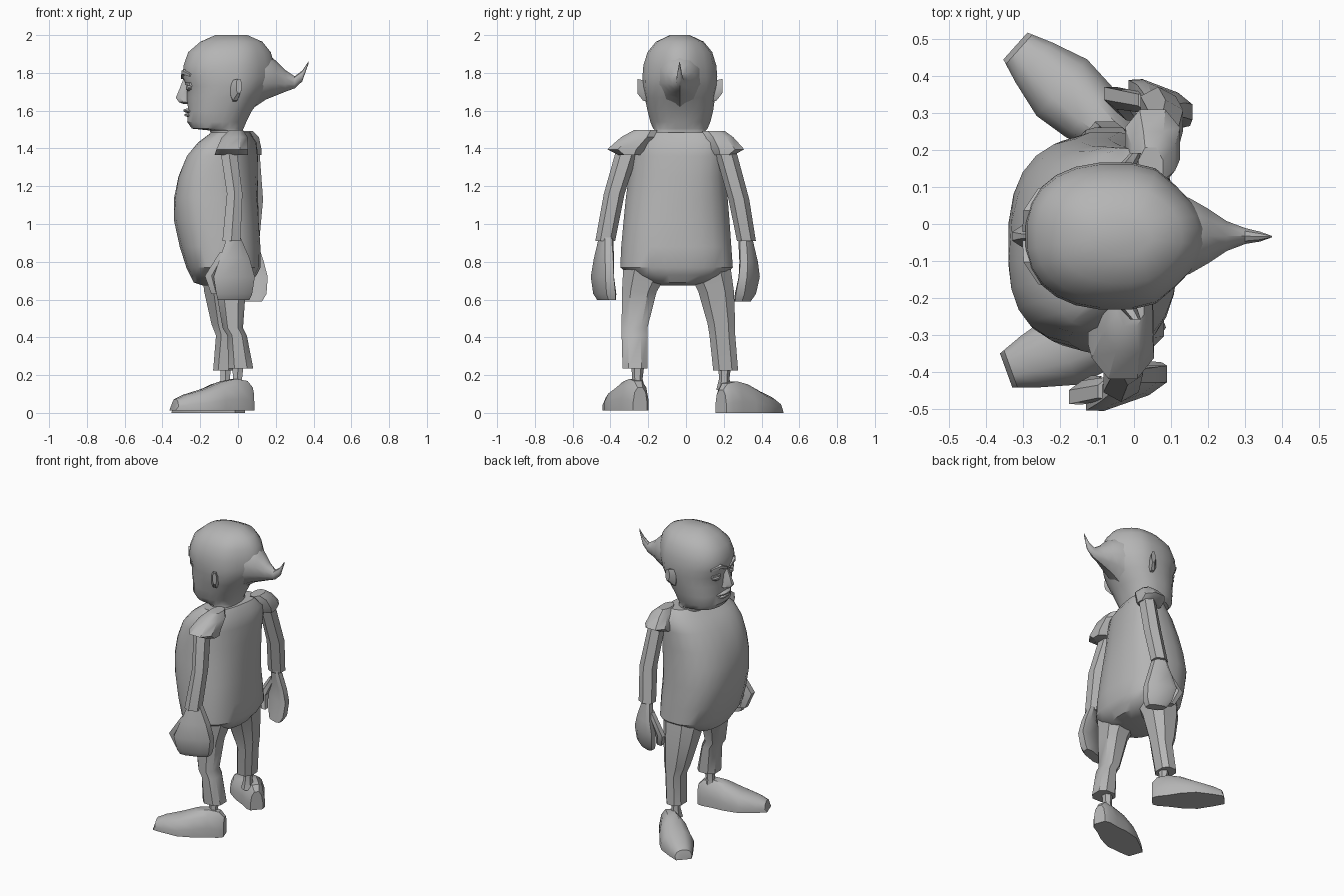
import bpy, bmesh, math

grey = bpy.data.materials.new("clay grey")
grey.diffuse_color = (0.46, 0.46, 0.46, 1)
MID = -0.033  # head centre line in y


def loft(name, sections, n=8, p=2.0, frame=lambda a, b, h: (a, b, h), angle=35):
    """Skin closed superellipse sections (a0, a1, b0, b1, h)."""
    bm = bmesh.new()
    rings = []
    for a0, a1, b0, b1, h in sections:
        ring = []
        for i in range(n):
            t = 2 * math.pi * (i + 0.5) / n
            c, s = math.cos(t), math.sin(t)
            u = math.copysign(abs(c) ** (2 / p), c)
            v = math.copysign(abs(s) ** (2 / p), s)
            ring.append(bm.verts.new(frame((a0 + a1 + u * (a1 - a0)) / 2,
                                           (b0 + b1 + v * (b1 - b0)) / 2, h)))
        rings.append(ring)
    for r, q in zip(rings, rings[1:]):
        for i in range(n):
            j = (i + 1) % n
            bm.faces.new((r[i], r[j], q[j], q[i]))
    bm.faces.new(rings[0][::-1])
    bm.faces.new(rings[-1])
    bmesh.ops.recalc_face_normals(bm, faces=bm.faces)
    me = bpy.data.meshes.new(name)
    bm.to_mesh(me)
    bm.free()
    me.materials.append(grey)
    ob = bpy.data.objects.new(name, me)
    bpy.context.collection.objects.link(ob)
    bpy.ops.object.select_all(action='DESELECT')
    ob.select_set(True)
    bpy.context.view_layer.objects.active = ob
    bpy.ops.object.shade_smooth_by_angle(angle=math.radians(angle))
    return ob


def along_x(a, b, h):
    return (h, a, b)


def along_y(a, b, h):
    return (a, h, b)


# Shirt: round belly, flatter back, shoulders slightly twisted
def twist(a, b, h):
    k = 0.2 * max(0, min(1, (h - 1.0) / 0.4))
    return (a + k * (b + 0.04), b, h)


loft("shirt", [
    (-0.19, 0.0, -0.14, 0.05, 0.675), (-0.235, 0.07, -0.23, 0.14, 0.69),
    (-0.255, 0.10, -0.30, 0.21, 0.73), (-0.275, 0.12, -0.35, 0.25, 0.77),
    (-0.31, 0.12, -0.345, 0.242, 0.88), (-0.34, 0.11, -0.332, 0.232, 1.02),
    (-0.335, 0.105, -0.32, 0.222, 1.14), (-0.31, 0.10, -0.305, 0.212, 1.25),
    (-0.26, 0.095, -0.295, 0.21, 1.36), (-0.20, 0.085, -0.28, 0.205, 1.43),
    (-0.13, 0.05, -0.22, 0.15, 1.485)], 24, 2.5, twist)


# Head and neck, tapering toward the back like a pear
def pear(a, b, h):
    return (a, MID + (b - MID) * (1 - 2.6 * max(0, a - 0.05)), h)


loft("head", [
    (-0.13, 0.03, -0.16, 0.10, 1.43), (-0.15, 0.025, -0.165, 0.105, 1.495),
    (-0.245, 0.03, -0.175, 0.115, 1.505), (-0.27, 0.045, -0.19, 0.13, 1.54),
    (-0.265, 0.075, -0.205, 0.145, 1.60), (-0.272, 0.13, -0.22, 0.155, 1.67),
    (-0.272, 0.175, -0.23, 0.165, 1.73), (-0.295, 0.195, -0.232, 0.167, 1.78),
    (-0.29, 0.195, -0.227, 0.162, 1.84), (-0.265, 0.175, -0.205, 0.14, 1.91),
    (-0.20, 0.13, -0.16, 0.095, 1.965), (-0.12, 0.05, -0.085, 0.02, 2.0)],
    24, 2.35, pear)

# Swept-back tuft, curling up to a point
loft("hair_tuft", [
    (-0.16, 0.095, 1.62, 1.93, 0.09), (-0.14, 0.075, 1.66, 1.905, 0.15),
    (-0.11, 0.045, 1.68, 1.865, 0.20), (-0.075, 0.01, 1.70, 1.815, 0.25),
    (-0.055, -0.01, 1.718, 1.782, 0.30), (-0.048, -0.02, 1.755, 1.812, 0.34),
    (-0.036, -0.032, 1.845, 1.86, 0.372)], 10, 2.0, along_x)

# Face: nose, lips
loft("nose", [
    (-0.29, -0.24, MID - 0.02, MID + 0.02, 1.635), (-0.315, -0.24, MID - 0.036, MID + 0.036, 1.645),
    (-0.333, -0.24, MID - 0.03, MID + 0.03, 1.668), (-0.31, -0.25, MID - 0.018, MID + 0.018, 1.72),
    (-0.29, -0.25, MID - 0.014, MID + 0.014, 1.77)], 8)
for name, z, x in (("upper_lip", 1.60, -0.292), ("lower_lip", 1.577, -0.285)):
    loft(name, [(x + 0.03, x + 0.05, z - 0.008, z, MID - 0.07),
                (x, x + 0.06, z - 0.012, z + 0.012, MID - 0.025),
                (x, x + 0.06, z - 0.012, z + 0.012, MID + 0.025),
                (x + 0.03, x + 0.05, z - 0.008, z, MID + 0.07)], 8, 2, along_y)

# Paired eyes, lids, brows and ears
for side, s in (("right", -1), ("left", 1)):
    y = MID + s * 0.07
    loft(side + "_eye", [(-0.272 + d, -0.20, 1.72 - r, 1.72 + r, y + o) for o, d, r in
                         ((-0.036, 0.015, 0.006), (-0.018, -0.002, 0.018), (0.0, -0.006, 0.021),
                          (0.018, -0.002, 0.018), (0.036, 0.015, 0.006))], 10, 2, along_y)
    loft(side + "_eyelid", [(-0.27 + d, -0.22, 1.738 - t, 1.752, y + o) for o, d, t in
                            ((-0.042, 0.01, 0.012), (0, -0.016, 0.004), (0.042, 0.01, 0.012))],
         6, 2, along_y)
    loft(side + "_brow", [(-0.305, -0.25, 1.762, 1.79, MID + s * 0.012),
                          (-0.302, -0.24, 1.785, 1.822, MID + s * 0.07),
                          (-0.262, -0.20, 1.775, 1.80, MID + s * 0.13)], 6, 2, along_y)
    loft(side + "_ear", [(-0.04, 0.0, 1.645, 1.75, MID + s * 0.17),
                         (-0.04, 0.01, 1.65, 1.765, MID + s * 0.195),
                         (-0.01, 0.02, 1.69, 1.77, MID + s * 0.225)], 8, 2.6, along_y)

# Sleeves flaring out of the shoulders
loft("right_sleeve", [
    (-0.13, 0.06, -0.36, -0.24, 1.365), (-0.12, 0.06, -0.425, -0.20, 1.395),
    (-0.09, 0.055, -0.35, -0.15, 1.46), (-0.05, 0.03, -0.28, -0.15, 1.497)], 8, 2.3)
loft("left_sleeve", [
    (-0.03, 0.13, 0.15, 0.255, 1.365), (-0.03, 0.13, 0.12, 0.315, 1.395),
    (-0.01, 0.115, 0.10, 0.255, 1.46), (0.01, 0.08, 0.08, 0.21, 1.492)], 8, 2.3)

# Arms with blunt cuffs
loft("right_arm", [
    (-0.09, 0.02, -0.48, -0.375, 0.91), (-0.065, 0.03, -0.435, -0.325, 1.16),
    (-0.10, 0.0, -0.37, -0.25, 1.39)], 6)
loft("left_arm", [
    (0.01, 0.12, 0.27, 0.37, 0.91), (0.03, 0.14, 0.225, 0.335, 1.13),
    (0.02, 0.12, 0.15, 0.265, 1.39)], 6)


# Flat mitten hands turned inward, with thumbs
def right_turn(a, b, h):
    return (a, b + 0.35 * (a + 0.02), h)


def left_turn(a, b, h):
    return (a, b - 0.38 * (a - 0.07), h)


loft("right_hand", [
    (-0.11, 0.065, -0.455, -0.385, 0.598), (-0.12, 0.08, -0.475, -0.385, 0.63),
    (-0.135, 0.095, -0.485, -0.40, 0.72), (-0.10, 0.065, -0.475, -0.395, 0.82),
    (-0.06, 0.015, -0.455, -0.39, 0.93)], 8, 3, right_turn)
loft("right_thumb", [
    (-0.145, -0.085, -0.43, -0.375, 0.63), (-0.18, -0.10, -0.445, -0.38, 0.725),
    (-0.10, -0.04, -0.455, -0.395, 0.85)], 6, 2.5, right_turn)
loft("left_hand", [
    (0.02, 0.13, 0.265, 0.335, 0.59), (0.0, 0.155, 0.275, 0.36, 0.63),
    (-0.02, 0.162, 0.295, 0.375, 0.72), (0.005, 0.14, 0.295, 0.37, 0.80),
    (0.03, 0.10, 0.28, 0.345, 0.92)], 8, 3, left_turn)
loft("left_thumb", [
    (-0.05, 0.01, 0.245, 0.30, 0.64), (-0.085, -0.01, 0.265, 0.325, 0.72),
    (0.01, 0.06, 0.285, 0.34, 0.85)], 6, 2.5, left_turn)

# Trouser legs, bent at the knee and flared at the hem
loft("right_leg", [
    (-0.055, 0.085, -0.34, -0.20, 0.235), (-0.06, 0.05, -0.345, -0.20, 0.41),
    (-0.085, 0.03, -0.345, -0.20, 0.45), (-0.12, 0.045, -0.345, -0.15, 0.64),
    (-0.16, 0.07, -0.34, -0.08, 0.76)], 8, 2.6)
loft("left_leg", [
    (-0.135, -0.02, 0.14, 0.28, 0.225), (-0.12, 0.0, 0.12, 0.265, 0.41),
    (-0.145, 0.01, 0.11, 0.265, 0.47), (-0.185, 0.03, 0.06, 0.26, 0.64),
    (-0.20, 0.05, 0.0, 0.245, 0.76)], 8, 2.6)

# Ankles and broad shoes pointing outward
for side, heel, toe, lift, ankle in (
        ("right", (0.073, -0.243), (-0.345, -0.395), 0.013, (0.0, -0.255)),
        ("left", (0.01, 0.185), (-0.32, 0.48), 0.0, (-0.065, 0.205))):
    ax, ay = ankle
    loft(side + "_ankle", [(ax - 0.045, ax + 0.04, ay - 0.045, ay + 0.04, 0.12),
                           (ax - 0.03, ax + 0.025, ay - 0.03, ay + 0.025, 0.18),
                           (ax - 0.035, ax + 0.035, ay - 0.035, ay + 0.035, 0.26)], 6)
    dx, dy = toe[0] - heel[0], toe[1] - heel[1]
    ln = math.hypot(dx, dy)

    def plan(a, b, h):
        return (heel[0] + dx * h - dy / ln * a, heel[1] + dy * h + dx / ln * a, lift + max(b, 0))

    loft(side + "_shoe", [(-w, w, -t, t, h) for h, w, t in (
        (0.0, 0.04, 0.125), (0.07, 0.06, 0.16), (0.22, 0.072, 0.172), (0.40, 0.095, 0.155),
        (0.62, 0.105, 0.115), (0.85, 0.075, 0.085), (0.97, 0.055, 0.06),
        (1.0, 0.05, 0.01))], 12, 2.6, plan)
